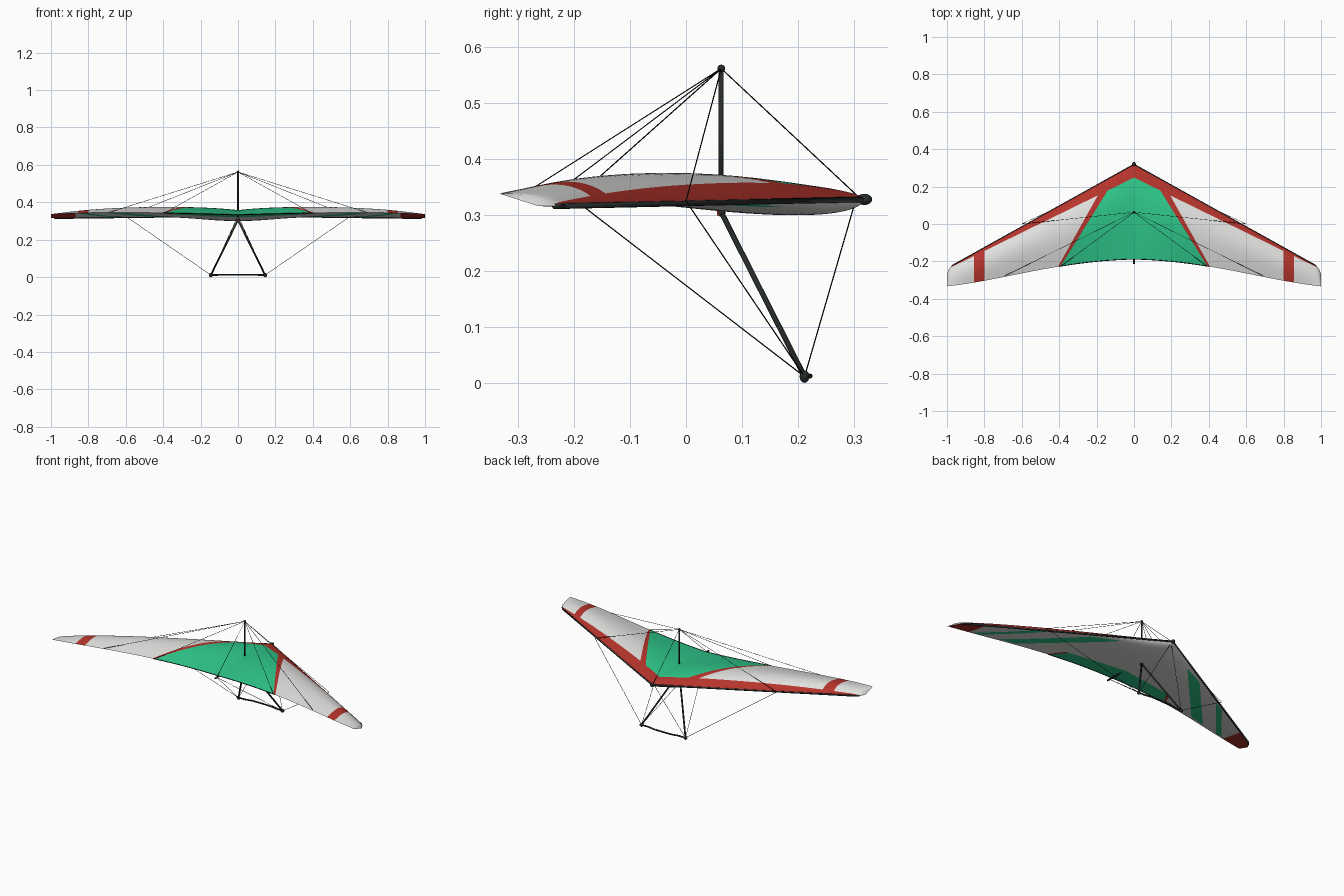
import bpy, bmesh, math
from mathutils import Vector, Matrix

if "Cube" in bpy.data.objects:
    bpy.data.objects.remove(bpy.data.objects["Cube"])


def material(name, rgb):
    m = bpy.data.materials.new(name)
    m.diffuse_color = (*rgb, 1)
    m.use_nodes = True
    m.node_tree.nodes["Principled BSDF"].inputs["Base Color"].default_value = m.diffuse_color
    return m


WHITE = material("sail_white", (0.75, 0.75, 0.74))
RED = material("sail_red", (0.47, 0.035, 0.025))
GREEN = material("sail_green", (0.028, 0.58, 0.26))
DARK = material("frame_dark", (0.02, 0.025, 0.024))
BLACK = material("wire_black", (0.008, 0.008, 0.008))


def finish(name, bm, mats, smooth=True):
    me = bpy.data.meshes.new(name)
    for f in bm.faces:
        f.smooth = smooth
    bm.to_mesh(me)
    bm.free()
    for m in mats:
        me.materials.append(m)
    ob = bpy.data.objects.new(name, me)
    bpy.context.collection.objects.link(ob)
    return ob


def curve(*pts):
    """Smooth function of span through a few (x, value) points."""
    def f(x):
        total = 0
        for i, (xi, v) in enumerate(pts):
            for j, (xj, _) in enumerate(pts):
                if i != j:
                    v *= (x - xj) / (xi - xj)
            total += v
        return total
    return f


# Wing shape as functions of span
te_y = curve((0, -0.188), (0.3, -0.212), (0.6, -0.264), (0.85, -0.312), (1, -0.333))
te_z = curve((0, 0.333), (0.4, 0.343), (0.7, 0.345), (1, 0.338))
camber = curve((0, 0.027), (0.3, 0.043), (0.6, 0.040), (0.8, 0.030), (1, 0.008))


def le_y(x):
    return 0.32 - 0.557 * x - (30 * (x - 0.97) ** 2 if x > 0.97 else 0)


def le_z(x):
    return 0.33 - 0.014 * x


def wing_point(x, t, top):
    y = le_y(x) + (te_y(x) - le_y(x)) * t
    z = le_z(x) + (te_z(x) - le_z(x)) * t
    if x < 0.999:
        if top:
            z += camber(x) * math.sin(math.pi * t ** 0.72)
        else:
            belly = 0.028 * math.exp(-(x / 0.28) ** 2) + 0.003
            z -= belly * math.sin(math.pi * t ** 0.5)
    return (x, y, z)


# Panel borders seen from above: lines through two points
BAND = ((0, 0.248), (1, -0.242))
PANEL = ((0.14, 0.18), (0.395, -0.23))
TRIM = ((0.195, 0.15), (0.41, -0.235))
TIP_LINES = [((x, 0), (x, -1)) for x in (0.80, 0.855)]
# Diagonal stripes below: start, end, half width
STRIPES = [((0.28, 0.15), (0.615, -0.22), 0.029), ((0.62, -0.046), (0.83, -0.297), 0.015)]


def side(line, p):
    """Signed distance, positive to the left of the line."""
    a, b = Vector(line[0]), Vector(line[1])
    d = (b - a).normalized()
    return d.x * (p.y - a.y) - d.y * (p.x - a.x)


def top_colour(c):
    if side(BAND, c) > 0:
        return 1
    if side(PANEL, c) < 0:
        return 2
    if side(TRIM, c) < 0 or 0.80 < c.x < 0.855:
        return 1
    return 0


def bottom_colour(c):
    t = (le_y(c.x) - c.y) / (le_y(c.x) - te_y(c.x))
    if c.x > 0.87:
        return 1
    if t > 0.761 and c.x < 0.42:
        return top_colour(c)
    if 0.06 < t < 0.93 and any(abs(side((a, b), c)) < w for a, b, w in STRIPES):
        return 2
    return 0


def sail(name, top, lines, rule):
    bm = bmesh.new()
    nx, nt = 100, 24
    g = [[bm.verts.new(wing_point(i / nx, (j / nt) ** 1.5, top)) for j in range(nt + 1)]
         for i in range(nx + 1)]
    for i in range(nx):
        for j in range(nt):
            q = [g[i][j], g[i][j + 1], g[i + 1][j + 1], g[i + 1][j]]
            bm.faces.new(q if top else q[::-1])
    # cut clean colour borders
    for a, b in lines:
        d = Vector(b) - Vector(a)
        bmesh.ops.bisect_plane(bm, geom=bm.verts[:] + bm.edges[:] + bm.faces[:], dist=1e-5,
                               plane_co=(*a, 0), plane_no=(-d.y, d.x, 0))
    for f in bm.faces:
        f.material_index = rule(f.calc_center_median())
    ob = finish(name, bm, [WHITE, RED, GREEN])
    ob.modifiers.new("mirror", "MIRROR")
    return ob


stripe_edges = []
for a, b, w in STRIPES:
    d = (Vector(b) - Vector(a)).normalized()
    n = Vector((-d.y, d.x)) * w
    for s in (1, -1):
        stripe_edges.append((tuple(Vector(a) + n * s), tuple(Vector(b) + n * s)))
sail("sail_top", True, [BAND, PANEL, TRIM] + TIP_LINES, top_colour)
sail("sail_underside", False, [PANEL, TRIM, ((0.87, 0), (0.87, -1))] + stripe_edges, bottom_colour)


def tube(name, paths, r, mat, mirror=False, sides=10):
    """Round tubes along point paths, with ball joints at the bends."""
    bm = bmesh.new()
    if mirror:
        paths = paths + [[(-x, y, z) for x, y, z in p] for p in paths]
    for p in paths:
        p = [Vector(v) for v in p]
        for a, b in zip(p, p[1:]):
            d = b - a
            m = Matrix.Translation((a + b) / 2) @ d.to_track_quat("Z", "Y").to_matrix().to_4x4()
            bmesh.ops.create_cone(bm, cap_ends=True, segments=sides, radius1=r, radius2=r,
                                  depth=d.length, matrix=m)
        for v in p[1:-1]:
            bmesh.ops.create_uvsphere(bm, u_segments=sides, v_segments=6, radius=r,
                                      matrix=Matrix.Translation(v))
    return finish(name, bm, [mat])


def balls(name, pts, r, mat, scale=(1, 1, 1)):
    bm = bmesh.new()
    for p in pts:
        bmesh.ops.create_uvsphere(bm, u_segments=16, v_segments=10, radius=r,
                                  matrix=Matrix.Translation(p) @ Matrix.Diagonal((*scale, 1)))
    return finish(name, bm, [mat])


# Airframe
POST = (0, 0.063, 0.562)
APEX = (0, 0.063, 0.305)
NOSE = (0, 0.312, 0.328)
TAIL = (0, -0.2, 0.328)
CORNER = (0.145, 0.212, 0.011)
JOINT = (0.6, 0.0, 0.325)
tube("leading_edge_tube", [[(0, 0.317, 0.328), (0.965, -0.22, 0.316), (0.98, -0.236, 0.316)]],
     0.005, DARK, True)
tube("keel", [[(0, 0.32, 0.328), (0, -0.215, 0.328)]], 0.005, DARK)
balls("nose_cap", [(0, 0.319, 0.328)], 0.01, DARK, (1, 1.4, 1))
tube("king_post", [[(0, 0.063, 0.32), POST]], 0.0045, DARK)
balls("king_post_cap", [POST], 0.007, DARK)
tube("control_frame_upright", [[APEX, CORNER]], 0.0048, DARK, True)
tube("base_bar", [[CORNER, (0.1, 0.213, 0.012), (0.06, 0.221, 0.012), (0, 0.222, 0.012)]],
     0.0045, DARK, True)
balls("base_bar_corner", [CORNER, (-CORNER[0], *CORNER[1:])], 0.011, DARK, (1, 0.8, 1))
balls("apex_joint", [APEX], 0.008, DARK)
tube("trailing_edge_rope", [[wing_point(i * 0.05, 1, True) for i in range(9)]], 0.0022, BLACK, True, 6)

# Hang strap
bm = bmesh.new()
bmesh.ops.create_cube(bm, size=1, matrix=Matrix.Translation((0, 0.058, 0.31))
                      @ Matrix.Diagonal((0.012, 0.006, 0.022, 1)))
finish("hang_strap", bm, [RED], False)

# Rigging wires
W = 0.0011
tube("upper_side_wires", [[POST, JOINT], [POST, (0.69, -0.277, 0.346)], [POST, (0.39, -0.225, 0.345)]],
     W, BLACK, True, 6)
tube("upper_keel_wires", [[POST, (0, 0.308, 0.333)], [POST, TAIL]], W, BLACK, False, 6)
tube("lower_wires", [[CORNER, JOINT], [CORNER, (0, 0.303, 0.325)], [CORNER, TAIL]], W, BLACK, True, 6)
